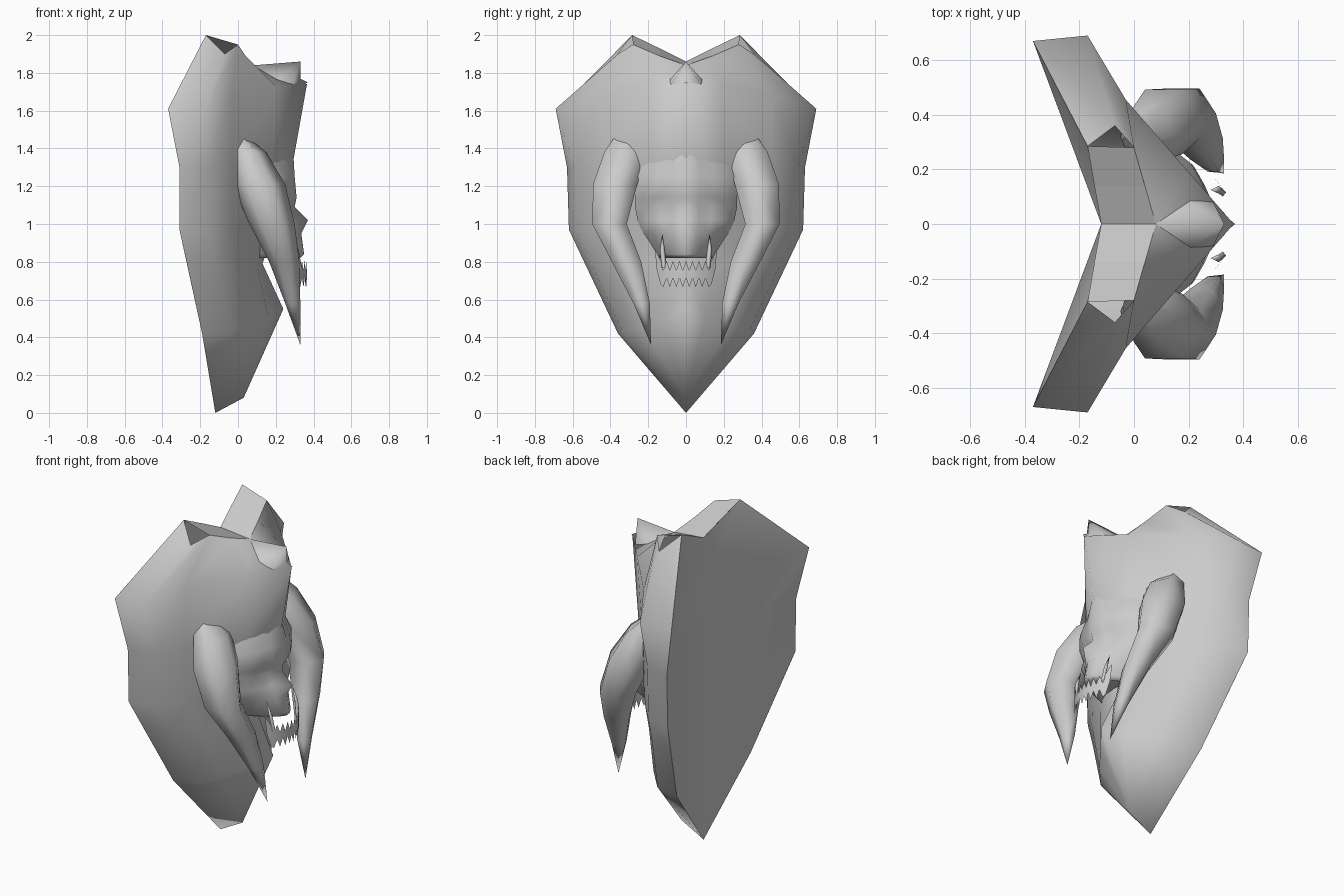
import bpy
import bmesh
import math
from mathutils import Vector

default_cube = bpy.data.objects.get("Cube")
if default_cube:
    bpy.data.objects.remove(default_cube, do_unlink=True)

# One plain material for the whole model
stone = bpy.data.materials.new("stone_grey")
stone.use_nodes = True
stone_colour = (0.6, 0.6, 0.6, 1)
stone.diffuse_color = stone_colour
for node in stone.node_tree.nodes:
    if node.type == "BSDF_PRINCIPLED":
        node.inputs["Base Color"].default_value = stone_colour


def finish(name, mesh_builder, smooth=True, mirrored=True):
    """Turn a bmesh into an object, optionally mirrored across the middle."""
    bmesh.ops.remove_doubles(mesh_builder, verts=mesh_builder.verts, dist=0.0005)
    mesh = bpy.data.meshes.new(name)
    mesh_builder.to_mesh(mesh)
    mesh_builder.free()
    mesh.materials.append(stone)
    for polygon in mesh.polygons:
        polygon.use_smooth = smooth
    part = bpy.data.objects.new(name, mesh)
    bpy.context.scene.collection.objects.link(part)
    if mirrored:
        mirror = part.modifiers.new("mirror", "MIRROR")
        mirror.use_axis = (False, True, False)
        mirror.use_clip = True
        mirror.merge_threshold = 0.002
    return part


def sheet(name, rows, smooth=True, mirrored=True):
    """Skin a grid of points, rows from top to bottom, columns left to right."""
    builder = bmesh.new()
    grid = [[builder.verts.new(point) for point in row] for row in rows]
    for upper, lower in zip(grid, grid[1:]):
        for column in range(len(upper) - 1):
            builder.faces.new((upper[column], lower[column],
                               lower[column + 1], upper[column + 1]))
    return finish(name, builder, smooth, mirrored)


def tube(name, stations, sides):
    """Loft an oval section along stations of centre, depth and width."""
    builder = bmesh.new()
    rings = []
    for x, y, z, depth, width in stations:
        ring = []
        for side in range(sides):
            angle = math.tau * side / sides
            offset = Vector((depth * math.cos(angle), width * math.sin(angle), 0))
            ring.append(builder.verts.new(Vector((x, y, z)) + offset))
        rings.append(ring)
    for upper, lower in zip(rings, rings[1:]):
        for side in range(sides):
            after = (side + 1) % sides
            builder.faces.new((upper[side], lower[side], lower[after], upper[after]))
    return finish(name, builder)


# Rim points shared by the front shell and the back panel
notch = (-.12, 0, 1.86)
peak = (-.17, .285, 2)
shoulder = (-.37, .67, 1.61)
upper_side = (-.31, .63, 1.3)
lower_side = (-.31, .62, .97)
lower_rim = (-.19, .36, .42)
front_tip = (.03, 0, .08)
back_tip = (-.12, 0, 0)

# Front shell: columns run ridge, flank, knee, front rim, back rim
sheet("shield_shell", [
    [(.08, 0, 1.84), (.04, .14, 1.89), (0, .28, 1.95), (-.07, .36, 1.9), peak],
    [(.365, 0, 1.74), (.2, .19, 1.73), (-.03, .455, 1.69), (-.17, .69, 1.61), shoulder],
    [(.29, 0, 1.32), (.18, .2, 1.3), (-.03, .455, 1.3), (-.15, .59, 1.3), upper_side],
    [(.19, 0, .97), (.13, .2, .97), (-.03, .44, .97), (-.15, .58, .97), lower_side],
    [(.13, 0, .79), (.1, .17, .79), (0, .36, .79), (-.12, .5, .79), (-.27, .535, .79)],
    [(.24, 0, .55), (.16, .1, .5), (.06, .23, .46), (-.04, .335, .43), lower_rim],
    [front_tip, front_tip, front_tip, front_tip, back_tip],
])

# Narrow top edge joining the shell to the back
sheet("top_edge", [
    [notch, (-.145, .14, 1.93), peak],
    [(.08, 0, 1.84), (.04, .14, 1.89), (0, .28, 1.95)],
], smooth=False)

# Back panel: a shallow hollow from the rim to the centre line
sheet("back_panel", [
    [peak, peak, notch],
    [shoulder, shoulder, (-.12, 0, 1.6)],
    [upper_side, (-.26, .41, 1.3), (-.12, 0, 1.3)],
    [lower_side, (-.24, .4, .97), (-.12, 0, .97)],
    [lower_rim, (-.17, .25, .42), (-.12, 0, .42)],
    [back_tip, back_tip, back_tip],
])

# Pointed crest over the ridge
sheet("crest", [
    [(.08, 0, 1.84), (.08, 0, 1.84)],
    [(.33, 0, 1.86), (.2, .09, 1.76)],
    [(.33, 0, 1.77), (.29, .08, 1.74)],
    [(.37, 0, 1.75), (.28, .07, 1.7)],
])

# Skull face: height, width factor and depth from the nose line outwards
columns = (0, .07, .14, .21, .27)
face_rows = [
    (1.42, .9, (.29, .23, .18, .12, .06)),
    (1.25, 1.05, (.3, .28, .25, .21, .13)),
    (1.14, 1, (.31, .29, .26, .22, .13)),
    (1.09, 1, (.3, .25, .21, .19, .12)),
    (1.02, .95, (.37, .28, .26, .22, .11)),
    (.95, .85, (.335, .3, .25, .19, .1)),
    (.84, .6, (.35, .33, .28, .2, .1)),
    (.82, .55, (.33, .3, .25, .18, .1)),
    (.84, .5, (.14, .14, .14, .13, .1)),
]
sheet("skull_face", [
    [(x, y * factor, z) for x, y in zip(depths, columns)]
    for z, factor, depths in face_rows
])

# Curved horns growing from the brow and hanging beside the face
tube("horn", [
    (-.02, .3, 1.5, .02, .06),
    (.05, .32, 1.38, .1, .13),
    (.11, .375, 1.21, .14, .135),
    (.18, .405, 1.0, .12, .105),
    (.245, .315, .8, .08, .09),
    (.29, .235, .58, .04, .05),
    (.33, .185, .36, 0, 0),
], sides=6)

# Lower jaw: a curved band with teeth along both edges
teeth = 14


def jaw_point(y, z):
    return (.365 - 2.5 * y * y, y, z)


top_edge = [jaw_point(-.165, .87), jaw_point(-.135, .81)]
bottom_edge = [jaw_point(-.155, .76), jaw_point(-.135, .68)]
for step in range(teeth + 1):
    y = .24 * (step / teeth - .5)
    pointed = step % 2
    top_edge.append(jaw_point(y, .805 if pointed else .755))
    bottom_edge.append(jaw_point(y, .715 if pointed else .665))
top_edge += [jaw_point(.135, .81), jaw_point(.165, .87)]
bottom_edge += [jaw_point(.135, .68), jaw_point(.155, .76)]
sheet("jaw_teeth", [top_edge, bottom_edge], smooth=False, mirrored=False)

# Long tusks rising from the corners of the jaw
tube("tusk", [
    (.28, .125, .95, 0, 0),
    (.31, .125, .86, .012, .014),
    (.325, .115, .77, .012, .014),
], sides=4)
